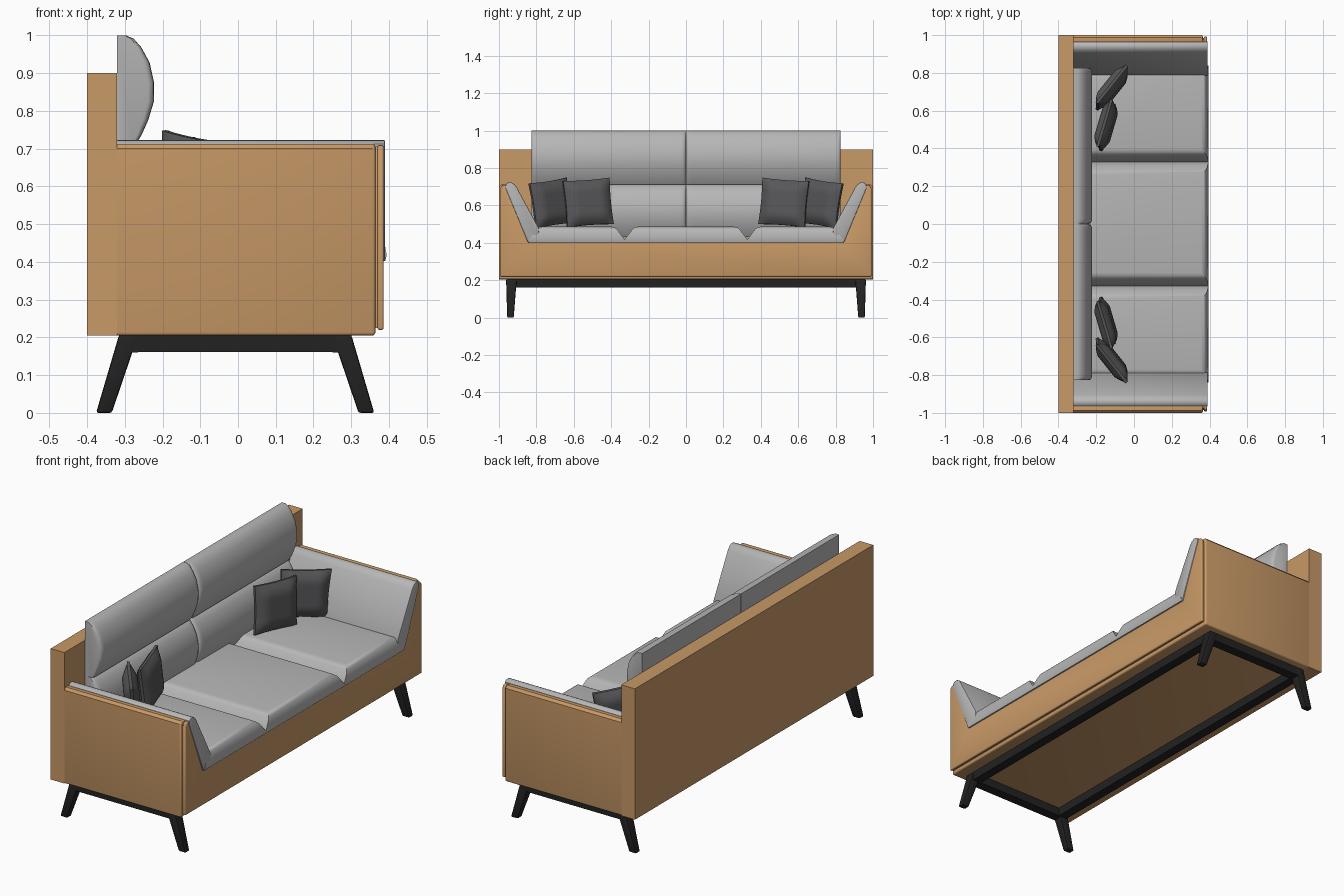
import bpy, bmesh, math
from mathutils import Matrix, Vector

if "Cube" in bpy.data.objects:
    bpy.data.objects.remove(bpy.data.objects["Cube"])


def material(name, rgb):
    m = bpy.data.materials.new(name)
    m.diffuse_color = (*rgb, 1)
    m.use_nodes = True
    m.node_tree.nodes["Principled BSDF"].inputs["Base Color"].default_value = m.diffuse_color
    return m


TAN = material("tan leather", (0.58, 0.32, 0.135))
GREY = material("light grey fabric", (0.47, 0.47, 0.475))
DARK = material("dark grey fabric", (0.095, 0.095, 0.10))
BLACK = material("black wood", (0.016, 0.016, 0.016))


def finish(name, bm, mat, bevel=0, segs=3, angle=35):
    bmesh.ops.recalc_face_normals(bm, faces=bm.faces)
    me = bpy.data.meshes.new(name)
    bm.to_mesh(me)
    bm.free()
    ob = bpy.data.objects.new(name, me)
    bpy.context.collection.objects.link(ob)
    me.materials.append(mat)
    bpy.ops.object.select_all(action='DESELECT')
    ob.select_set(True)
    bpy.context.view_layer.objects.active = ob
    if bevel:
        b = ob.modifiers.new("bevel", 'BEVEL')
        b.width, b.segments, b.limit_method = bevel, segs, 'ANGLE'
        b.angle_limit = math.radians(50)
        bpy.ops.object.modifier_apply(modifier=b.name)
    bpy.ops.object.shade_smooth_by_angle(angle=math.radians(angle))
    return ob


def loft(name, rings, mat, **kw):
    """Skin a list of closed rings of equal length and cap both ends."""
    bm = bmesh.new()
    vr = [[bm.verts.new(p) for p in r] for r in rings]
    n = len(vr[0])
    for a, b in zip(vr, vr[1:]):
        for i in range(n):
            bm.faces.new((a[i], a[(i + 1) % n], b[(i + 1) % n], b[i]))
    bm.faces.new(vr[0])
    bm.faces.new(vr[-1])
    return finish(name, bm, mat, **kw)


def rect(x0, x1, y0, y1, z):
    return [(x0, y0, z), (x1, y0, z), (x1, y1, z), (x0, y1, z)]


def box(name, x0, x1, y0, y1, z0, z1, mat, **kw):
    return loft(name, [rect(x0, x1, y0, y1, z0), rect(x0, x1, y0, y1, z1)], mat, **kw)


def extrude_x(name, prof, x0, x1, mat, **kw):
    return loft(name, [[(x, y, z) for y, z in prof] for x in (x0, x1)], mat, **kw)


# Back panel
box("back_panel", -0.40, -0.32, -1, 1, 0.205, 0.90, TAN)


# Tan shell: U-shaped section with sloping inner arms, layered at the front
def shell(d, dz):
    half = [(1 - d, 0.205 + dz), (1 - d, 0.70 - d), (0.988 - d, 0.713 - d * .5),
            (0.962, 0.713 - d * .5), (0.845, 0.402)]
    return half + [(-y, z) for y, z in reversed(half)]


extrude_x("shell", shell(0, 0), -0.34, 0.364, TAN, bevel=0.008)
extrude_x("front_groove", shell(0.014, 0.02), 0.35, 0.372, TAN)
extrude_x("front_panel", shell(0.008, 0.015), 0.370, 0.386, TAN, bevel=0.005)

# Arm cushions
for s, side in ((1, "left"), (-1, "right")):
    prof = [(0.835, 0.403), (0.845, 0.403), (0.966, 0.695), (0.964, 0.712), (0.952, 0.722),
            (0.935, 0.723), (0.918, 0.714), (0.905, 0.697), (0.785, 0.475), (0.79, 0.42)]
    extrude_x(side + "_arm_cushion", [(s * y, z) for y, z in prof], -0.322, 0.390, GREY,
              bevel=0.004, segs=2)

# Three seat cushions with sloping, rounded top edges
for i, (y0, y1) in enumerate(((-0.84, -0.328), (-0.328, 0.328), (0.328, 0.84))):
    steps = ((0, 0, 0.402), (0, -0.004, 0.418), (0.026, 0.002, 0.452),
             (0.042, 0.010, 0.473), (0.054, 0.022, 0.483), (0.07, 0.035, 0.486))
    loft(f"seat_{i + 1}", [rect(-0.322, 0.39 - dx, y0 + dy, y1 - dy, z)
                           for dy, dx, z in steps], GREY, angle=45)

# Back cushions: bulging section swept in y with rounded ends
bulge = [(0, 0), (0.05, 0), (0.065, 0.08), (0.083, 0.22), (0.098, 0.39), (0.099, 0.56),
         (0.087, 0.75), (0.065, 0.89), (0.045, 0.97), (0.025, 1), (0, 1)]
for s, side in ((1, "left"), (-1, "right")):
    for row, z0, z1 in (("lower", 0.43, 0.712), ("upper", 0.712, 1.0)):
        rings = []
        for y, k in ((0.001, 0.84), (0.005, 0.93), (0.015, 0.985), (0.03, 1),
                     (0.80, 1), (0.815, 0.98), (0.823, 0.93), (0.827, 0.84)):
            rings.append([(-0.321 + x * k, s * y, z0 + z * (z1 - z0)) for x, z in bulge])
        loft(f"{row}_back_cushion_{side}", rings, GREY, angle=45)


# Throw pillows: two inflated grids joined at a thin piped edge
def pillow(name, s, centre, yaw, roll, lean, size):
    bm = bmesh.new()
    n = 14
    verts = {}
    for f in (1, -1):
        for i in range(n + 1):
            for j in range(n + 1):
                u, v = 2 * i / n - 1, 2 * j / n - 1
                t = 0.007 + 0.031 * min(1, 1.5 * (1 - u * u)) ** .7 * min(1, 1.5 * (1 - v * v)) ** .7
                pinch = 0.04
                w = u * (1 - pinch * (1 - v * v)) * size[0] / 2
                h = v * (1 - pinch * (1 - u * u)) * size[1] / 2
                verts[f, i, j] = bm.verts.new((f * t, w, h))
        for i in range(n):
            for j in range(n):
                bm.faces.new([verts[f, a, b] for a, b in
                              ((i, j), (i + 1, j), (i + 1, j + 1), (i, j + 1))])
    edge = [(i, 0) for i in range(n)] + [(n, j) for j in range(n)]
    edge += [(n - i, n) for i in range(n)] + [(0, n - j) for j in range(n)]
    for a, b in zip(edge, edge[1:] + edge[:1]):
        bm.faces.new((verts[(1, *a)], verts[(1, *b)], verts[(-1, *b)], verts[(-1, *a)]))
    rot = (Matrix.Rotation(yaw, 4, 'Z') @ Matrix.Rotation(lean, 4, 'Y')
           @ Matrix.Rotation(roll, 4, 'X'))
    bm.transform(Matrix.Diagonal((1, s, 1, 1)) @ Matrix.Translation(Vector(centre)) @ rot)
    finish(name, bm, DARK)


for s, side in ((1, "left"), (-1, "right")):
    pillow(side + "_inner_pillow", s, (-0.148, 0.523, 0.615), math.radians(-16),
           math.radians(-4), math.radians(-5), (0.26, 0.25))
    pillow(side + "_outer_pillow", s, (-0.118, 0.722, 0.612), math.radians(-38),
           math.radians(-7), math.radians(-5), (0.255, 0.245))

# Under-frame: two long rails and two end rails
CX = -0.0075
for s, tag in ((1, "a"), (-1, "b")):
    xs = sorted((CX + s * 0.308, CX + s * 0.258))
    box("long_rail_" + tag, *xs, -0.958, 0.958, 0.16, 0.207, BLACK)
    ys = sorted((s * 0.96, s * 0.908))
    box("end_rail_" + tag, CX - 0.305, CX + 0.305, *ys, 0.161, 0.206, BLACK)

# Splayed, tapered legs
for sx, fb in ((1, "front"), (-1, "back")):
    for sy, side in ((1, "left"), (-1, "right")):
        rings = []
        for xi, xo, yi, yo, z in ((0.327, 0.3685, 0.921, 0.956, 0), (0.257, 0.308, 0.905, 0.962, 0.206)):
            rings.append([(CX + sx * x, sy * y, z) for x, y, z in rect(xi, xo, yi, yo, z)])
        loft(f"{fb}_{side}_leg", rings, BLACK, bevel=0.006, segs=2)
